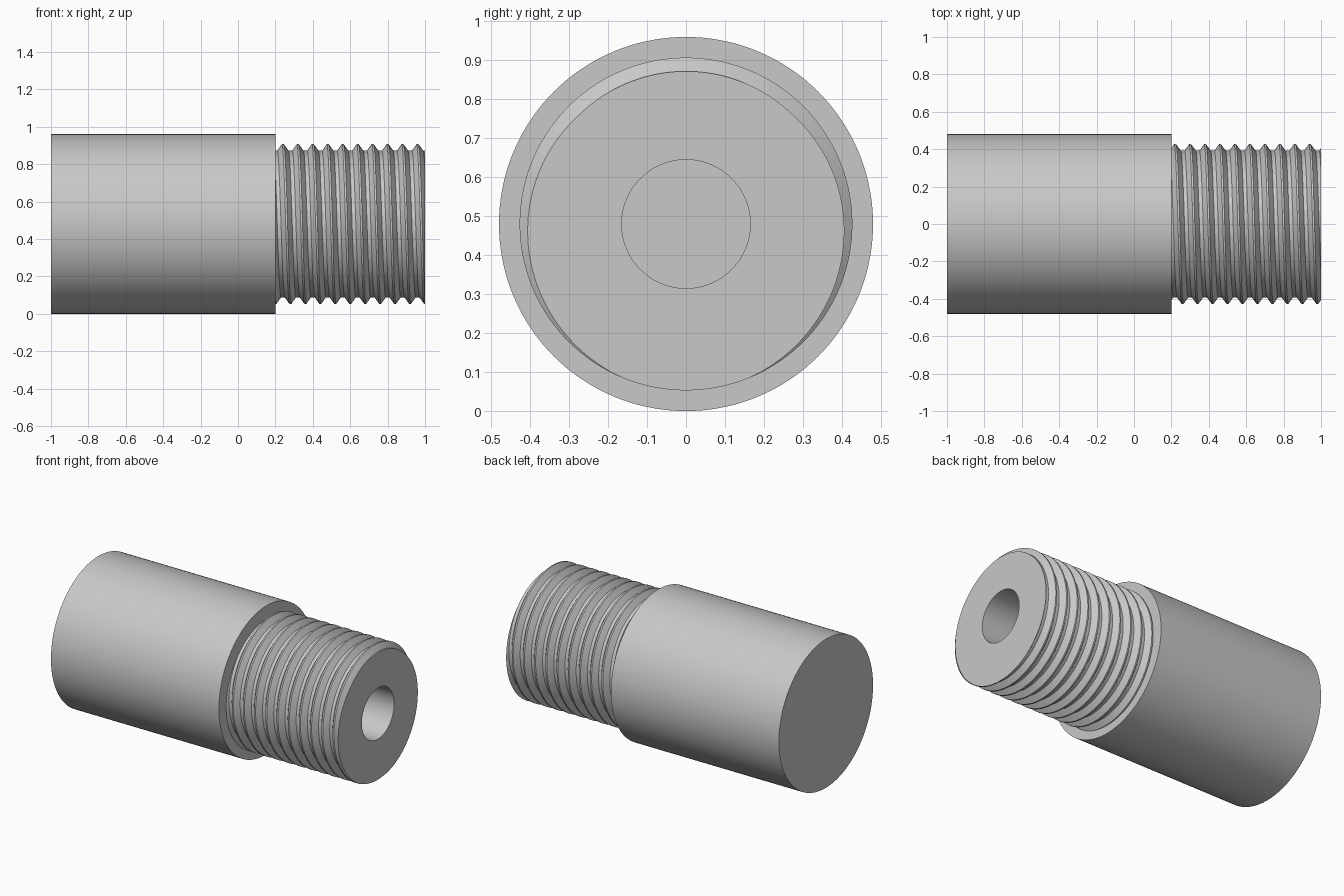
import bpy, bmesh, math

if "Cube" in bpy.data.objects:
    bpy.data.objects.remove(bpy.data.objects["Cube"], do_unlink=True)

BODY_R, ROOT_R, CREST_R, BORE_R = 0.48, 0.392, 0.427, 0.165
SHOULDER, TIP, BORE_END = 0.2, 1.0, 0.2
PITCH, FLANK, FLAT = 0.08, 0.03, 0.005   # half widths of the thread ridge
SIDES = 144

steel = bpy.data.materials.new("grey steel")
steel.use_nodes = True
steel.diffuse_color = (0.58, 0.58, 0.58, 1)
steel.node_tree.nodes["Principled BSDF"].inputs["Base Color"].default_value = steel.diffuse_color


def thread_radius(offset):
    """Ridge radius at a distance along the axis from the nearest crest."""
    d = abs((offset + PITCH / 2) % PITCH - PITCH / 2)
    t = min(1, max(0, (FLANK - d) / (FLANK - FLAT)))
    return ROOT_R + (CREST_R - ROOT_R) * t


def section(turn):
    """Outline (x, radius) from the closed end to the bore floor at one angle."""
    start = SHOULDER + PITCH / 2 + turn * PITCH
    pts = [(-1, 0), (-1, BODY_R), (SHOULDER, BODY_R)]
    for k in range(-2, 12):
        for off in (-FLANK, -FLAT, FLAT, FLANK):
            x = min(TIP, max(SHOULDER, start + k * PITCH + off))
            pts.append((x, thread_radius(x - start)))
    return pts + [(TIP, BORE_R), (BORE_END, BORE_R), (BORE_END, 0)]


# One solid: plain shank, shoulder, helical thread and blind bore
bm = bmesh.new()
columns = []
for i in range(SIDES + 1):
    turn = i / SIDES
    a = turn * math.tau
    columns.append([bm.verts.new((x, -r * math.sin(a), BODY_R + r * math.cos(a)))
                    for x, r in section(turn)])
for a, b in zip(columns, columns[1:]):
    for j in range(len(a) - 1):
        bm.faces.new((a[j], a[j + 1], b[j + 1], b[j]))
bmesh.ops.remove_doubles(bm, verts=bm.verts, dist=1e-5)
bmesh.ops.dissolve_degenerate(bm, edges=bm.edges, dist=1e-5)
bmesh.ops.recalc_face_normals(bm, faces=bm.faces)

mesh = bpy.data.meshes.new("threaded_shaft")
bm.to_mesh(mesh)
bm.free()
mesh.materials.append(steel)
shaft = bpy.data.objects.new("threaded_shaft", mesh)
bpy.context.collection.objects.link(shaft)

# Smooth round surfaces, crisp thread and rim edges
bpy.ops.object.select_all(action="DESELECT")
shaft.select_set(True)
bpy.context.view_layer.objects.active = shaft
bpy.ops.object.shade_smooth_by_angle(angle=math.radians(30))
